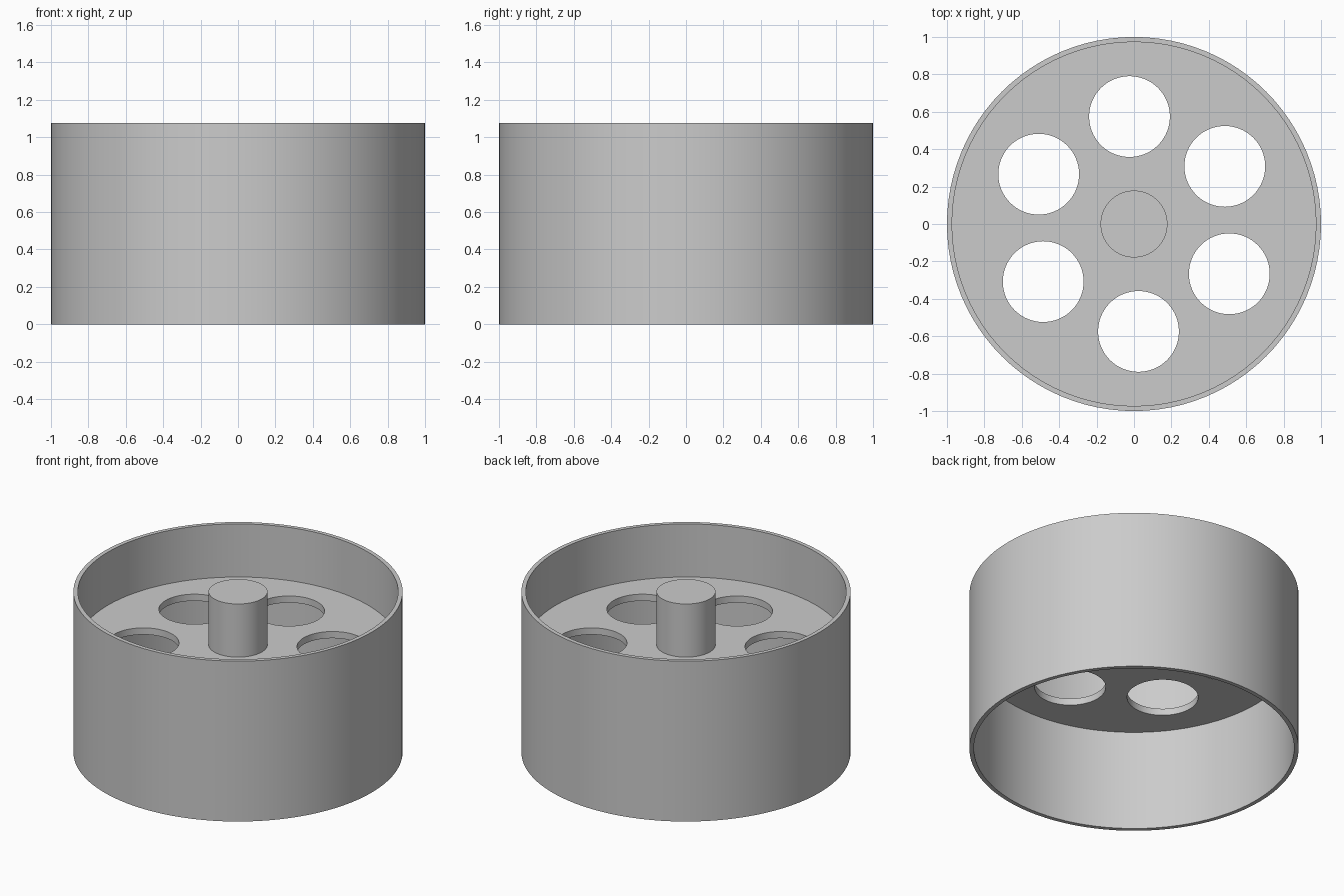
import bpy, bmesh
from math import cos, sin, pi, radians

cube = bpy.data.objects.get("Cube")
if cube:
    bpy.data.objects.remove(cube, do_unlink=True)

HEIGHT = 1.075
OUTER, INNER = 1.0, 0.973
PLATE_LOW, PLATE_TOP = 0.674, 0.719
HUB = 0.179
HOLE, HOLE_RING, HOLE_TURN = 0.216, 0.575, radians(32.4)

grey = bpy.data.materials.new("plain grey")
grey.use_nodes = True
colour = (0.6, 0.6, 0.6, 1)
grey.diffuse_color = colour
grey.node_tree.nodes["Principled BSDF"].inputs["Base Color"].default_value = colour


def ring(bm, radius, z, sides, x=0, y=0):
    """Closed loop of edges around (x, y)."""
    verts = [bm.verts.new((x + radius * cos(2 * pi * i / sides),
                           y + radius * sin(2 * pi * i / sides), z))
             for i in range(sides)]
    return [bm.edges.new((verts[i - 1], verts[i])) for i in range(sides)]


def extruded(name, circles, low, high):
    """Fill the outer circle, leave the inner circles open, and extrude up."""
    bm = bmesh.new()
    edges = []
    for radius, x, y, sides in circles:
        edges += ring(bm, radius, low, sides, x, y)
    bmesh.ops.triangle_fill(bm, edges=edges, use_beauty=True, normal=(0, 0, 1))
    top = bmesh.ops.extrude_face_region(bm, geom=bm.faces[:], use_keep_orig=True)
    moved = [v for v in top["geom"] if isinstance(v, bmesh.types.BMVert)]
    bmesh.ops.translate(bm, verts=moved, vec=(0, 0, high - low))
    bmesh.ops.recalc_face_normals(bm, faces=bm.faces[:])
    mesh = bpy.data.meshes.new(name)
    bm.to_mesh(mesh)
    bm.free()
    mesh.materials.append(grey)
    obj = bpy.data.objects.new(name, mesh)
    bpy.context.collection.objects.link(obj)
    bpy.ops.object.select_all(action='DESELECT')
    obj.select_set(True)
    bpy.context.view_layer.objects.active = obj
    bpy.ops.object.shade_smooth_by_angle(angle=radians(30))
    return obj


# Thin outer drum, open at both ends
extruded("drum_wall", [(OUTER, 0, 0, 96), (INNER, 0, 0, 96)], 0, HEIGHT)

# Web plate with six round holes, set slightly into the wall
holes = []
for i in range(6):
    a = HOLE_TURN + i * pi / 3
    holes.append((HOLE, HOLE_RING * cos(a), HOLE_RING * sin(a), 64))
extruded("web_plate", [(INNER + 0.01, 0, 0, 96)] + holes, PLATE_LOW, PLATE_TOP)

# Solid hub standing on the plate
extruded("hub", [(HUB, 0, 0, 64)], PLATE_LOW + 0.01, HEIGHT)
